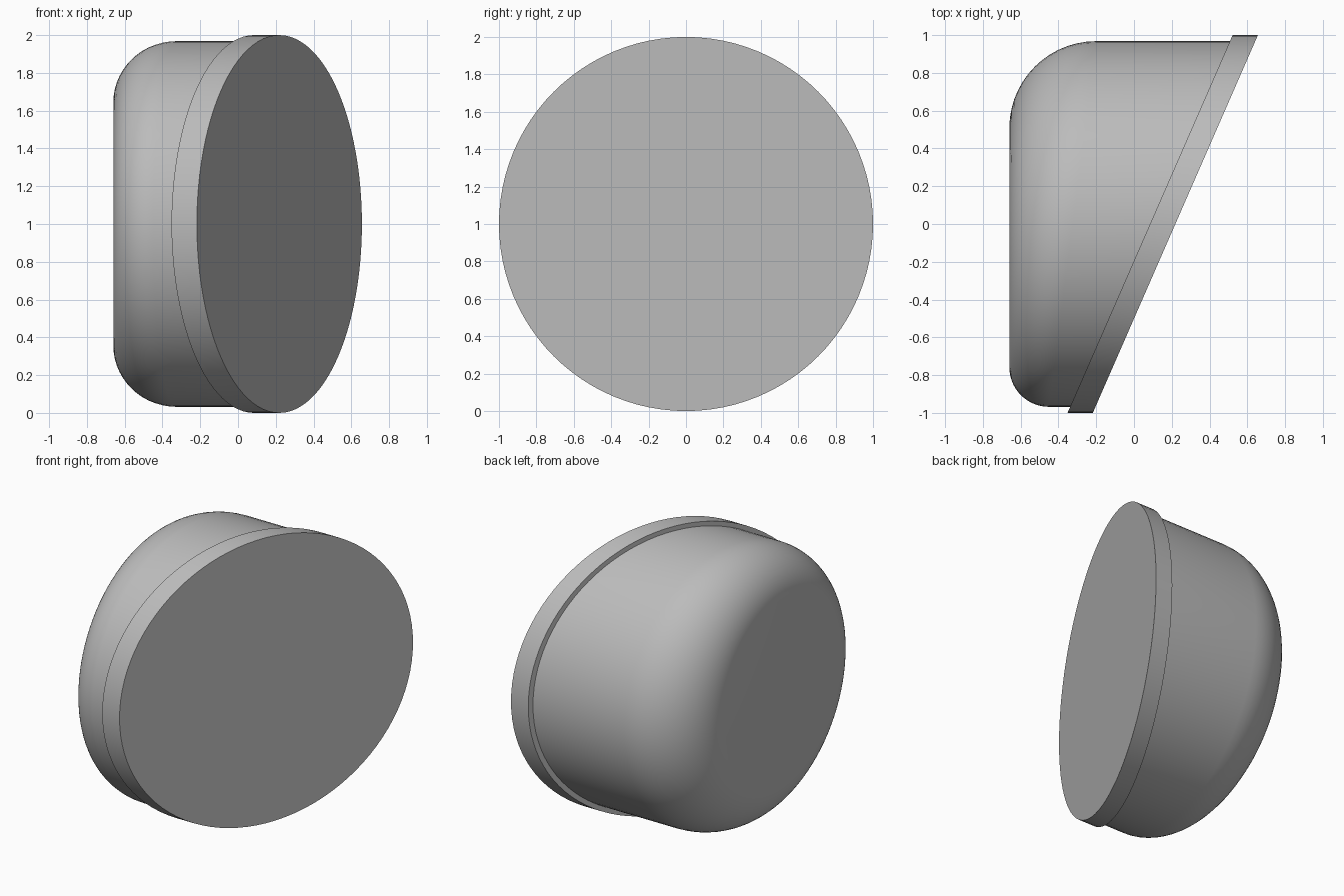
import bpy, bmesh
from math import sin, cos, pi, radians

cube = bpy.data.objects.get("Cube")
if cube:
    bpy.data.objects.remove(cube)

SEGMENTS = 96
BACK_X = -0.66
BODY_RADIUS = 0.968

grey = bpy.data.materials.new("plain grey")
grey.use_nodes = True
grey.diffuse_color = (0.5, 0.5, 0.5, 1)
grey.node_tree.nodes["Principled BSDF"].inputs["Base Color"].default_value = (0.5, 0.5, 0.5, 1)


def slant(y, offset):
    """x of the tilted plane at a given y"""
    return offset + 0.437 * y


def loft(name, rings):
    """Skin a list of ring functions angle -> (x, radius), capped at both ends"""
    bm = bmesh.new()
    loops = []
    for ring in rings:
        loop = []
        for i in range(SEGMENTS):
            a = 2 * pi * i / SEGMENTS
            x, r = ring(a)
            loop.append(bm.verts.new((x, r * cos(a), 1 + r * sin(a))))
        loops.append(loop)
    for low, high in zip(loops, loops[1:]):
        for i in range(SEGMENTS):
            j = (i + 1) % SEGMENTS
            bm.faces.new((low[i], low[j], high[j], high[i]))
    bm.faces.new(loops[0][::-1])
    bm.faces.new(loops[-1])
    bmesh.ops.recalc_face_normals(bm, faces=bm.faces)
    mesh = bpy.data.meshes.new(name)
    bm.to_mesh(mesh)
    bm.free()
    mesh.materials.append(grey)
    obj = bpy.data.objects.new(name, mesh)
    bpy.context.collection.objects.link(obj)
    bpy.ops.object.select_all(action='DESELECT')
    obj.select_set(True)
    bpy.context.view_layer.objects.active = obj
    bpy.ops.object.shade_smooth_by_angle(angle=radians(30))


def fillet(turn):
    """Ring of the rounded back edge, whose radius grows towards +y"""
    def ring(a):
        r = 0.335 + 0.125 * cos(a)
        return BACK_X + r * (1 - cos(turn)), BODY_RADIUS - r + r * sin(turn)
    return ring


def slanted(radius, offset):
    return lambda a: (slant(radius * cos(a), offset), radius)


# Rounded cup running into the tilted rim
STEPS = 14
loft("cup_body", [fillet(pi / 2 * k / STEPS) for k in range(STEPS + 1)]
     + [slanted(BODY_RADIUS, 0.1)])

# Tilted disc closing the cup
loft("rim_disc", [slanted(1, 0.085), slanted(1, 0.219)])
